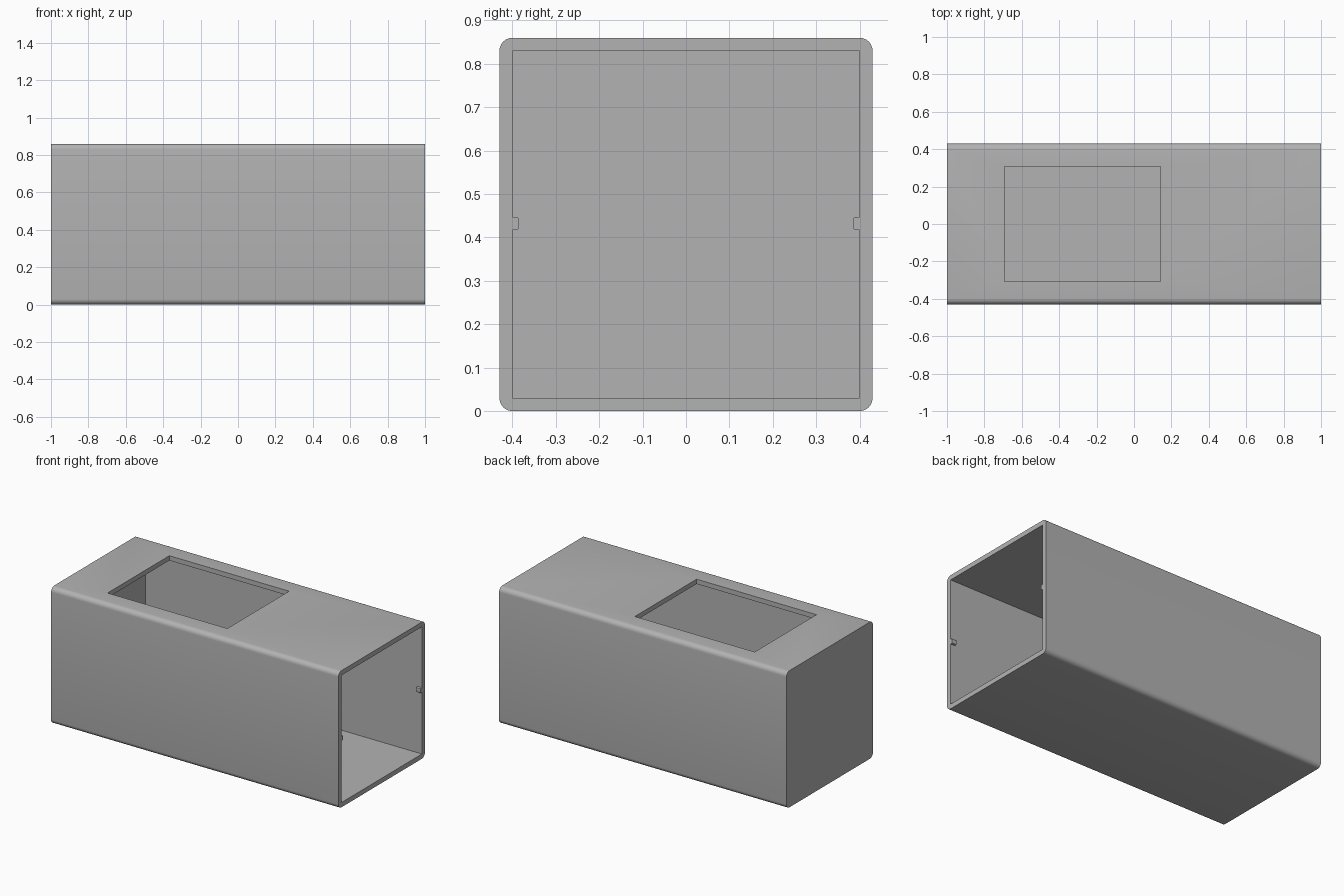
import bpy, bmesh, math

if "Cube" in bpy.data.objects:
    bpy.data.objects.remove(bpy.data.objects["Cube"])

W = 0.86        # outer width and height
WALL = 0.03     # side wall thickness
END = 0.075     # closed end thickness
R = 0.03        # corner radius of the long edges

grey = bpy.data.materials.new("grey")
grey.diffuse_color = (0.45, 0.45, 0.45, 1)
grey.use_nodes = True
grey.node_tree.nodes["Principled BSDF"].inputs["Base Color"].default_value = grey.diffuse_color


def box(name, lo, hi, bevel=0.0, keep=None, segments=6):
    """Box between two corners; edges passing keep(edge) are rounded."""
    bm = bmesh.new()
    bmesh.ops.create_cube(bm, size=1)
    for v in bm.verts:
        v.co = [(a + b) / 2 + c * (b - a) for a, b, c in zip(lo, hi, v.co)]
    if bevel:
        edges = [e for e in bm.edges if keep(e)]
        bmesh.ops.bevel(bm, geom=edges, offset=bevel, segments=segments,
                        profile=0.5, affect='EDGES')
    me = bpy.data.meshes.new(name)
    bm.to_mesh(me)
    bm.free()
    me.materials.append(grey)
    ob = bpy.data.objects.new(name, me)
    bpy.context.collection.objects.link(ob)
    return ob


def along_x(e):
    return abs(e.verts[0].co.x - e.verts[1].co.x) > 0.01


def cut(target, cutter):
    mod = target.modifiers.new(cutter.name, 'BOOLEAN')
    mod.operation = 'DIFFERENCE'
    mod.solver = 'EXACT'
    mod.object = cutter
    bpy.context.view_layer.objects.active = target
    bpy.ops.object.modifier_apply(modifier=mod.name)
    bpy.data.objects.remove(cutter)


def smooth(ob):
    bpy.ops.object.select_all(action='DESELECT')
    ob.select_set(True)
    bpy.context.view_layer.objects.active = ob
    bpy.ops.object.shade_smooth_by_angle(angle=math.radians(30))


# Sleeve: rounded along its length, hollow, open at +x
h = W / 2
sleeve = box("sleeve", (-1, -h, 0), (1, h, W), R, along_x)
cut(sleeve, box("cavity", (-1 + END, -h + WALL, WALL), (1.1, h - WALL, W - WALL)))

# Rectangular window in the top wall
cut(sleeve, box("window", (-0.693, -0.307, W - 0.1), (0.141, 0.307, W + 0.1)))
smooth(sleeve)

# Small catches on the inner side walls at the open end
for side, name in ((-1, "front_catch"), (1, "back_catch")):
    ys = sorted((side * (h - WALL / 2), side * (h - WALL - 0.014)))
    tip = side * (h - WALL - 0.014)
    catch = box(name, (0.97, ys[0], 0.417), (1, ys[1], 0.447), 0.004,
                lambda e: along_x(e) and abs(e.verts[0].co.y - tip) < 1e-4, 3)
    smooth(catch)
